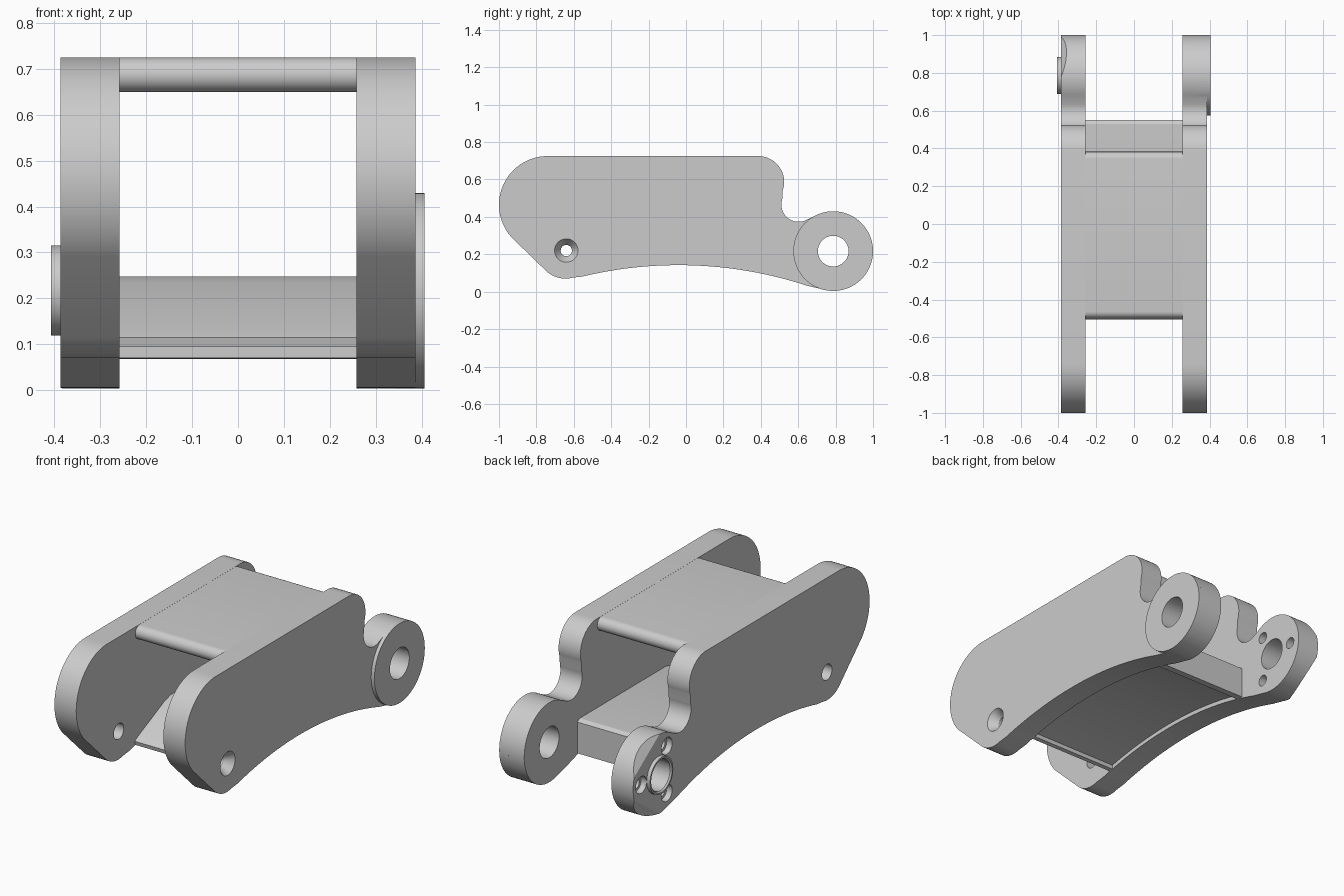
import bpy, bmesh, math
from mathutils import Matrix, Vector

if "Cube" in bpy.data.objects:
    bpy.data.objects.remove(bpy.data.objects["Cube"])

# Single plain grey material
grey = bpy.data.materials.new("plain_grey")
grey.use_nodes = True
COLOR = (0.6, 0.6, 0.6, 1)
grey.diffuse_color = COLOR
grey.node_tree.nodes["Principled BSDF"].inputs["Base Color"].default_value = COLOR

PIN = (0.787, 0.217)      # rear lug centre (y, z)
BOLT = (-0.64, 0.22)      # front bolt centre (y, z)
LUG_R = 0.213
INNER, OUTER = 0.258, 0.387


def arc(cy, cz, r, start, end, n=16):
    """Points on a circle in the side plane, angles in degrees."""
    angles = [math.radians(start + (end - start) * i / n) for i in range(n + 1)]
    return [(cy + r * math.cos(a), cz + r * math.sin(a)) for a in angles]


def finish(bm, name):
    bmesh.ops.recalc_face_normals(bm, faces=bm.faces)
    mesh = bpy.data.meshes.new(name)
    bm.to_mesh(mesh)
    bm.free()
    obj = bpy.data.objects.new(name, mesh)
    bpy.context.collection.objects.link(obj)
    mesh.materials.append(grey)
    return obj


def extrude_profile(name, points, x0, x1):
    """Extrude a side profile across x."""
    bm = bmesh.new()
    face = bm.faces.new([bm.verts.new((x0, y, z)) for y, z in points])
    moved = bmesh.ops.extrude_face_region(bm, geom=[face])["geom"]
    verts = [v for v in moved if isinstance(v, bmesh.types.BMVert)]
    bmesh.ops.translate(bm, verts=verts, vec=(x1 - x0, 0, 0))
    return finish(bm, name)


def cylinder(name, centre, r0, r1, x0, x1, sides=64):
    """Cylinder or cone along x, radius r0 at x0 and r1 at x1."""
    bm = bmesh.new()
    place = (Matrix.Translation(((x0 + x1) / 2, *centre))
             @ Matrix.Rotation(math.pi / 2, 4, 'Y'))
    bmesh.ops.create_cone(bm, cap_ends=True, segments=sides, radius1=r0,
                          radius2=r1, depth=x1 - x0, matrix=place)
    return finish(bm, name)


def boolean(obj, tool, operation='DIFFERENCE'):
    """Apply a boolean and discard the helper."""
    tool.hide_render = True
    mod = obj.modifiers.new(operation, 'BOOLEAN')
    mod.operation, mod.solver, mod.object = operation, 'EXACT', tool
    bpy.context.view_layer.objects.active = obj
    bpy.ops.object.modifier_apply(modifier=mod.name)
    bpy.data.objects.remove(tool)


def polar(centre, radius, degrees):
    a = math.radians(degrees)
    return (centre[0] + radius * math.cos(a), centre[1] + radius * math.sin(a))


# Side plate outline: nose, top, notch, rear lug, arched underside
arch = arc(-0.04, -2.06, 2.202, 72, 103.5, 32)
outline = (arc(-0.74, 0.465, 0.26, 222, 90, 28)
           + arc(0.387, 0.587, 0.138, 90, -20, 18)
           + arc(0.602, 0.466, 0.092, 162, 290, 18)
           + arc(*PIN, LUG_R, 122, -108, 48)
           + arch
           + arc(-0.645, 0.22, 0.15, 285, 225, 10))

left_plate = extrude_profile("left_side_plate", outline, INNER, OUTER)
right_plate = extrude_profile("right_side_plate", outline, -OUTER, -INNER)

# Raised pads around the rear pin holes
boolean(left_plate, cylinder("pad", PIN, LUG_R, LUG_R, 0.35, 0.406, 96), 'UNION')

# Flat chamfers on the outer corner of the right lug
for angle in (55, 305):
    bm = bmesh.new()
    bmesh.ops.create_cube(bm, size=0.4)
    a = math.radians(angle)
    radial = Vector((0, math.cos(a), math.sin(a)))
    normal = (radial * 0.55 + Vector((-0.83, 0, 0))).normalized()
    edge = Vector((-OUTER, *polar(PIN, 0.168, angle)))
    turn = normal.to_track_quat('Z', 'Y').to_matrix().to_4x4()
    bmesh.ops.transform(bm, verts=bm.verts,
                        matrix=Matrix.Translation(edge + normal * 0.2) @ turn)
    boolean(right_plate, finish(bm, "chamfer"))

boolean(right_plate, cylinder("boss", PIN, 0.098, 0.098, -0.407, -0.35), 'UNION')

# Pin holes and front bolt holes
for plate in (left_plate, right_plate):
    boolean(plate, cylinder("pin_hole", PIN, 0.082, 0.082, -0.6, 0.6))
boolean(right_plate, cylinder("boss_bevel", PIN, 0.098, 0.078, -0.417, -0.395))
boolean(right_plate, cylinder("bolt_hole", BOLT, 0.042, 0.042, -0.6, 0))
boolean(left_plate, cylinder("bolt_hole", BOLT, 0.03, 0.03, 0, 0.6))
boolean(left_plate, cylinder("countersink", BOLT, 0.03, 0.064, 0.34, 0.389))

# Three counterbored screw holes around the boss
for angle in (0, 120, 240):
    spot = polar(PIN, 0.145, angle)
    boolean(right_plate, cylinder("screw_hole", spot, 0.03, 0.03, -0.6, 0, 32))
    boolean(right_plate, cylinder("counterbore", spot, 0.045, 0.045, -0.6, -0.355, 32))

# Top panel with rounded front and rear edges
MID, HALF = 0.687, 0.0375
top_outline = arc(-0.463, MID, HALF, 270, 90) + arc(0.345, MID, HALF, 90, -90)
top_panel = extrude_profile("top_panel", top_outline, -INNER, INNER)

# Floor: ramped front, flat top, rear face and a shallow recess underneath
recess = arc(-0.04, -2.06, 2.224, 75.6, 101.4, 24)
floor_outline = ([(-0.5, 0.094), (-0.505, 0.115), (-0.49, 0.125), (-0.25, 0.235),
                  (-0.2, 0.248), (0.53, 0.248), (0.55, 0.235), (0.55, 0.068),
                  (0.513, 0.07)] + recess + [(-0.48, 0.098)])
floor_panel = extrude_profile("floor_panel", floor_outline, -INNER, INNER)

# Smooth shading on curved surfaces
bpy.ops.object.select_all(action='DESELECT')
for obj in (left_plate, right_plate, top_panel, floor_panel):
    obj.select_set(True)
bpy.context.view_layer.objects.active = left_plate
bpy.ops.object.shade_smooth_by_angle(angle=math.radians(25))
